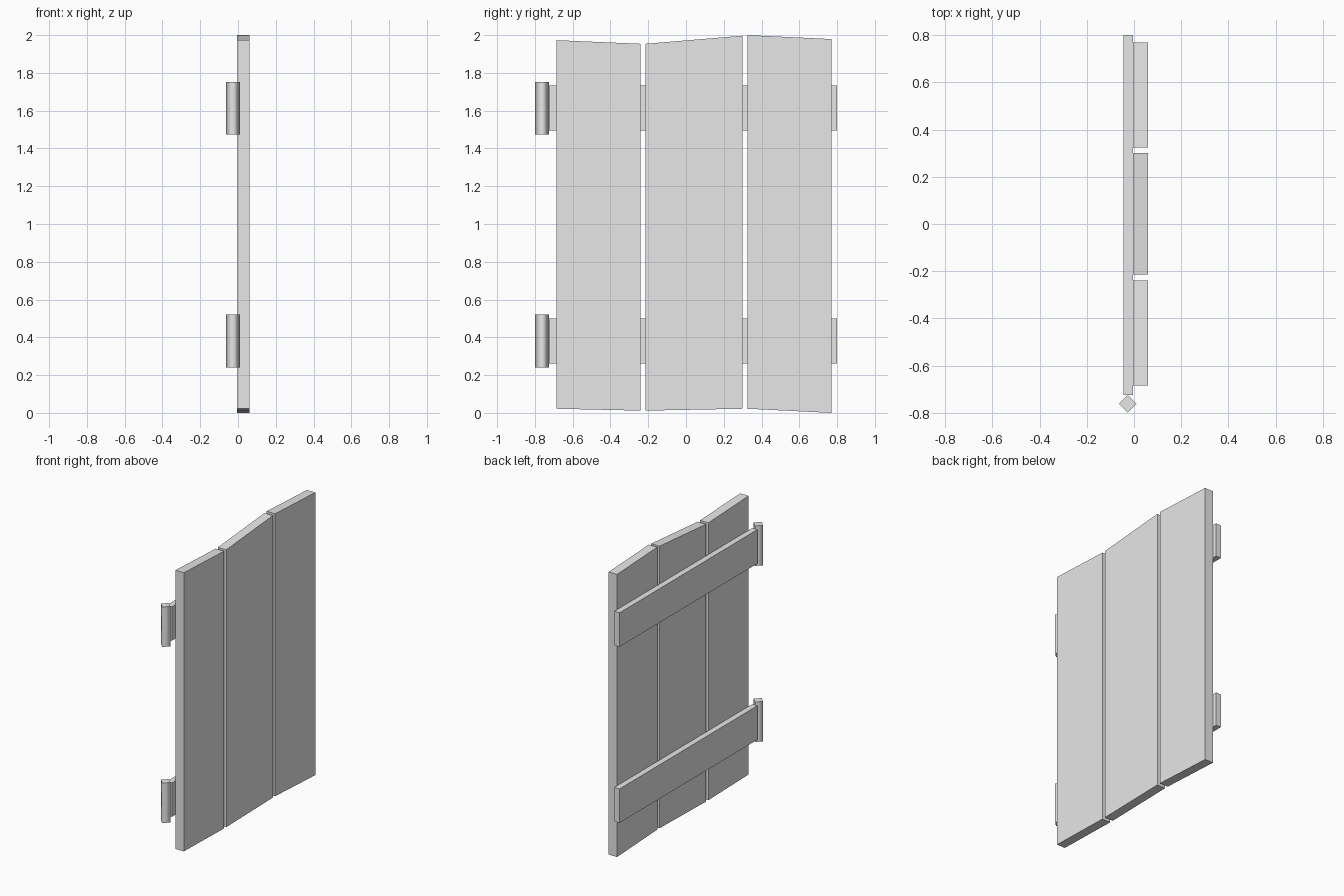
import bpy
import bmesh
from math import pi

cube = bpy.data.objects.get("Cube")
if cube:
    bpy.data.objects.remove(cube, do_unlink=True)

grey = bpy.data.materials.new("plain_grey")
grey.use_nodes = True
grey.diffuse_color = (0.8, 0.8, 0.8, 1)
grey.node_tree.nodes["Principled BSDF"].inputs["Base Color"].default_value = (0.8, 0.8, 0.8, 1)


def slab(name, profile, x0, x1):
    """Extrude a side profile of (y, z) points from x0 to x1."""
    bm = bmesh.new()
    face = bm.faces.new([bm.verts.new((x0, y, z)) for y, z in profile])
    result = bmesh.ops.extrude_face_region(bm, geom=[face])
    for item in result["geom"]:
        if isinstance(item, bmesh.types.BMVert):
            item.co.x = x1
    bmesh.ops.recalc_face_normals(bm, faces=bm.faces)
    mesh = bpy.data.meshes.new(name)
    bm.to_mesh(mesh)
    bm.free()
    mesh.materials.append(grey)
    obj = bpy.data.objects.new(name, mesh)
    bpy.context.collection.objects.link(obj)
    return obj


# Door planks with uneven sawn ends: y range, bottom heights, top heights
planks = {
    "hinge_side_plank": ((-0.685, -0.24), (0.022, 0.012), (1.973, 1.954)),
    "middle_plank": ((-0.215, 0.30), (0.012, 0.022), (1.954, 1.997)),
    "latch_side_plank": ((0.325, 0.77), (0.022, 0.0), (2.0, 1.979)),
}
for name, ((y0, y1), (b0, b1), (t0, t1)) in planks.items():
    slab(name, [(y0, b0), (y1, b1), (y1, t1), (y0, t0)], -0.005, 0.06)

# Cross straps and their four-sided hinge pins
for level, z in (("lower", 0.38), ("upper", 1.613)):
    y0, y1, h = -0.725, 0.80, 0.119
    slab(level + "_strap", [(y0, z - h), (y1, z - h), (y1, z + h), (y0, z + h)], -0.045, -0.005)

    bpy.ops.mesh.primitive_cylinder_add(vertices=4, radius=0.037, depth=0.28,
                                        location=(-0.027, -0.762, z))
    pin = bpy.context.object
    pin.name = level + "_hinge_pin"
    pin.data.materials.append(grey)
    # Soft shading round the sides, crisp caps
    bpy.ops.object.shade_smooth_by_angle(angle=pi * 0.49)
    for poly in pin.data.polygons:
        poly.use_smooth = abs(poly.normal.z) < 0.5
    sharp = pin.data.attributes.get("sharp_edge")
    if sharp:
        for edge in pin.data.edges:
            a, b = (pin.data.vertices[i].co.z for i in edge.vertices)
            sharp.data[edge.index].value = abs(a - b) < 0.01
